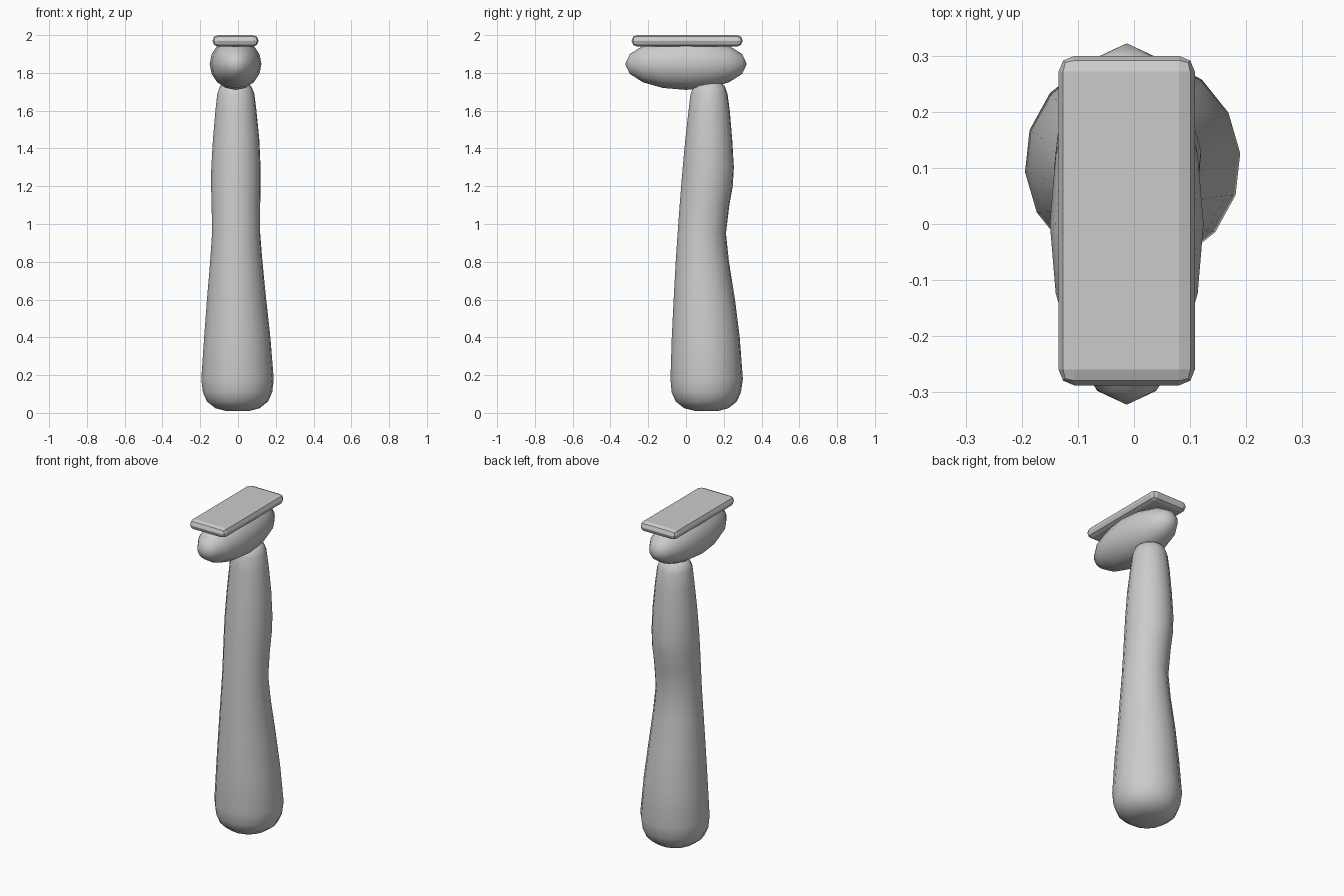
import bpy, bmesh, math
from mathutils import Matrix

cube = bpy.data.objects.get("Cube")
if cube:
    bpy.data.objects.remove(cube, do_unlink=True)

grey = bpy.data.materials.new("plain grey")
grey.use_nodes = True
grey.diffuse_color = (0.6, 0.6, 0.6, 1)
grey.node_tree.nodes["Principled BSDF"].inputs["Base Color"].default_value = (0.6, 0.6, 0.6, 1)


def finish(name, bm, smooth):
    bmesh.ops.recalc_face_normals(bm, faces=bm.faces)
    mesh = bpy.data.meshes.new(name)
    bm.to_mesh(mesh)
    bm.free()
    mesh.materials.append(grey)
    mesh.shade_smooth() if smooth else mesh.shade_flat()
    obj = bpy.data.objects.new(name, mesh)
    bpy.context.collection.objects.link(obj)
    return obj


# Handle: a lofted grip, each section is (z, x min, x max, y min, y max)
SECTIONS = [
    (0.01, -0.06, 0.06, 0.05, 0.17),
    (0.025, -0.12, 0.115, -0.01, 0.225),
    (0.06, -0.165, 0.16, -0.055, 0.27),
    (0.11, -0.187, 0.182, -0.077, 0.292),
    (0.18, -0.195, 0.19, -0.083, 0.302),
    (0.40, -0.18, 0.172, -0.076, 0.285),
    (0.60, -0.165, 0.15, -0.066, 0.26),
    (0.80, -0.148, 0.13, -0.055, 0.228),
    (0.95, -0.138, 0.118, -0.045, 0.212),
    (1.10, -0.14, 0.118, -0.034, 0.23),
    (1.20, -0.143, 0.12, -0.026, 0.248),
    (1.30, -0.142, 0.12, -0.018, 0.254),
    (1.45, -0.133, 0.113, -0.004, 0.245),
    (1.60, -0.12, 0.098, 0.013, 0.232),
    (1.69, -0.11, 0.087, 0.024, 0.22),
    (1.73, -0.095, 0.07, 0.042, 0.205),
    (1.75, -0.06, 0.04, 0.08, 0.18),
]
SIDES = 16
bm = bmesh.new()
rings = []
for z, x0, x1, y0, y1 in SECTIONS:
    ring = []
    for i in range(SIDES):
        a = math.tau * i / SIDES + math.radians(5)
        ring.append(bm.verts.new(((x0 + x1) / 2 + (x1 - x0) / 2 * math.cos(a),
                                  (y0 + y1) / 2 + (y1 - y0) / 2 * math.sin(a), z)))
    rings.append(ring)
for low, high in zip(rings, rings[1:]):
    for i in range(SIDES):
        j = (i + 1) % SIDES
        bm.faces.new((low[i], low[j], high[j], high[i]))
bm.faces.new(rings[0])
bm.faces.new(rings[-1])
finish("handle", bm, True)

# Head: a long ellipsoid lying front to back
bm = bmesh.new()
bmesh.ops.create_uvsphere(bm, u_segments=16, v_segments=8, radius=1)
bm.transform(Matrix.Translation((-0.013, 0, 1.847))
             @ Matrix.Diagonal((0.137, 0.322, 0.137, 1))
             @ Matrix.Rotation(math.pi / 2, 4, "X"))
finish("head", bm, True)

# Top plate: a thin slab with rounded edges
bm = bmesh.new()
bmesh.ops.create_cube(bm, size=1)
bm.transform(Matrix.Translation((-0.013, 0.006, 1.97)) @ Matrix.Diagonal((0.243, 0.587, 0.06, 1)))
plate = finish("top_plate", bm, False)
bevel = plate.modifiers.new("rounded_edges", "BEVEL")
bevel.width = 0.028
bevel.segments = 2
